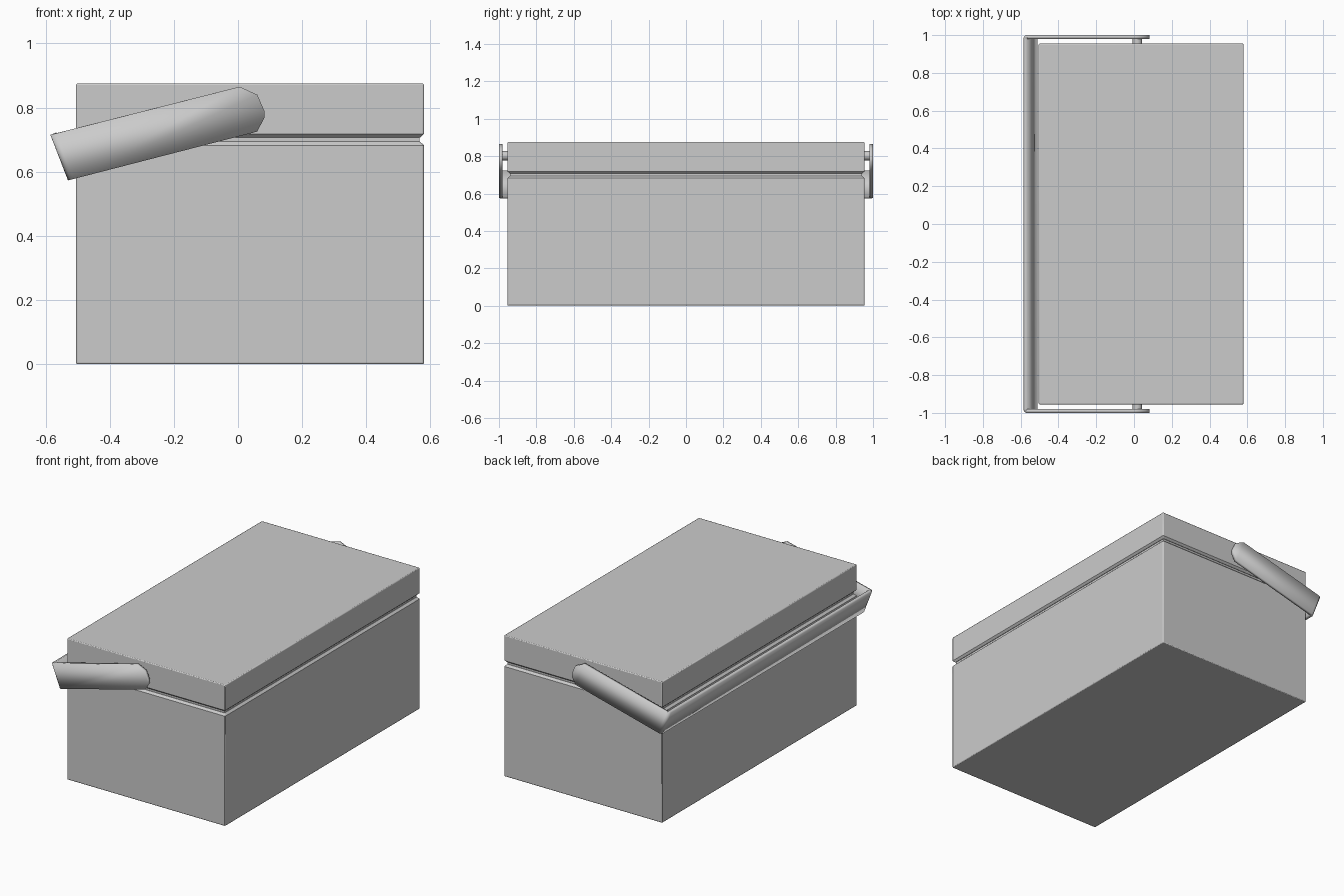
import bpy, bmesh, math
from mathutils import Vector

if "Cube" in bpy.data.objects:
    bpy.data.objects.remove(bpy.data.objects["Cube"])

X0, X1, Y = -0.505, 0.58, 0.955


def make_object(name, bm):
    bmesh.ops.recalc_face_normals(bm, faces=bm.faces)
    mesh = bpy.data.meshes.new(name)
    bm.to_mesh(mesh)
    bm.free()
    obj = bpy.data.objects.new(name, mesh)
    bpy.context.collection.objects.link(obj)
    return obj


def smooth(obj, angle=30):
    bpy.ops.object.select_all(action='DESELECT')
    obj.select_set(True)
    bpy.context.view_layer.objects.active = obj
    bpy.ops.object.shade_smooth_by_angle(angle=math.radians(angle))


def stacked_box(name, levels, bevel=0.005):
    """Loft rectangles given as (inset, height)."""
    bm = bmesh.new()
    rings = [[bm.verts.new(p) for p in ((X0 + i, -Y + i, z), (X1 - i, -Y + i, z),
                                        (X1 - i, Y - i, z), (X0 + i, Y - i, z))]
             for i, z in levels]
    for a, b in zip(rings, rings[1:]):
        for k in range(4):
            n = (k + 1) % 4
            bm.faces.new((a[k], a[n], b[n], b[k]))
    bm.faces.new(rings[0][::-1])
    bm.faces.new(rings[-1])
    obj = make_object(name, bm)
    if bevel:
        mod = obj.modifiers.new("edge_rounding", 'BEVEL')
        mod.width, mod.segments = bevel, 2
        mod.limit_method, mod.angle_limit = 'ANGLE', math.radians(50)
        smooth(obj)
    return obj


# Body, recessed seam and lid
stacked_box("box_body", [(0, 0.003), (0, 0.685), (0.013, 0.697)]).location.z = -0.003
stacked_box("seam", [(0.015, 0.68), (0.015, 0.725)], bevel=0)
stacked_box("lid", [(0.012, 0.707), (0, 0.718), (0, 0.875)])

# Carry handle: a thin U-shaped strap, its arms ending in a faceted rounded tip
top, bottom = Vector((-0.585, 0.715)), Vector((-0.53, 0.573))
along = Vector((0.59, 0.15)).normalized()
tip = [(0.06, 0.725), (0.083, 0.77), (0.083, 0.788), (0.06, 0.84), (0.005, 0.865)]
corner = [(0.018, -1.0), (0.009, -0.998), (0.002, -0.991), (0, -0.982)]
path = corner + [(d, -y) for d, y in reversed(corner)]

bm = bmesh.new()
columns = []
for d, y in path:
    columns.append([bm.verts.new((p.x, y, p.y)) for p in (top + along * d, bottom + along * d)])
for a, b in zip(columns, columns[1:]):
    bm.faces.new((a[0], a[1], b[1], b[0]))
for col, y in ((columns[0], -1.0), (columns[-1], 1.0)):
    bm.faces.new([col[0], col[1]] + [bm.verts.new((x, y, z)) for x, z in tip])
bmesh.ops.recalc_face_normals(bm, faces=bm.faces)
# face the strap outward so its thickness grows inward
bm.faces.ensure_lookup_table()
flip = bm.faces[3].normal.x > 0
handle = make_object("carry_handle", bm)
if handle.data.polygons[3].normal.x > 0:
    handle.data.flip_normals()
mod = handle.modifiers.new("thickness", 'SOLIDIFY')
mod.thickness, mod.offset = 0.02, -1
mod.use_even_offset = True
smooth(handle, 35)

# Pivot pins joining the handle to the lid
for name, side in (("front_pivot_pin", -1), ("back_pivot_pin", 1)):
    bpy.ops.mesh.primitive_cylinder_add(vertices=16, radius=0.025, depth=0.045,
                                        location=(0.018, side * 0.9675, 0.802),
                                        rotation=(math.pi / 2, 0, 0))
    pin = bpy.context.object
    pin.name = name
    smooth(pin)
